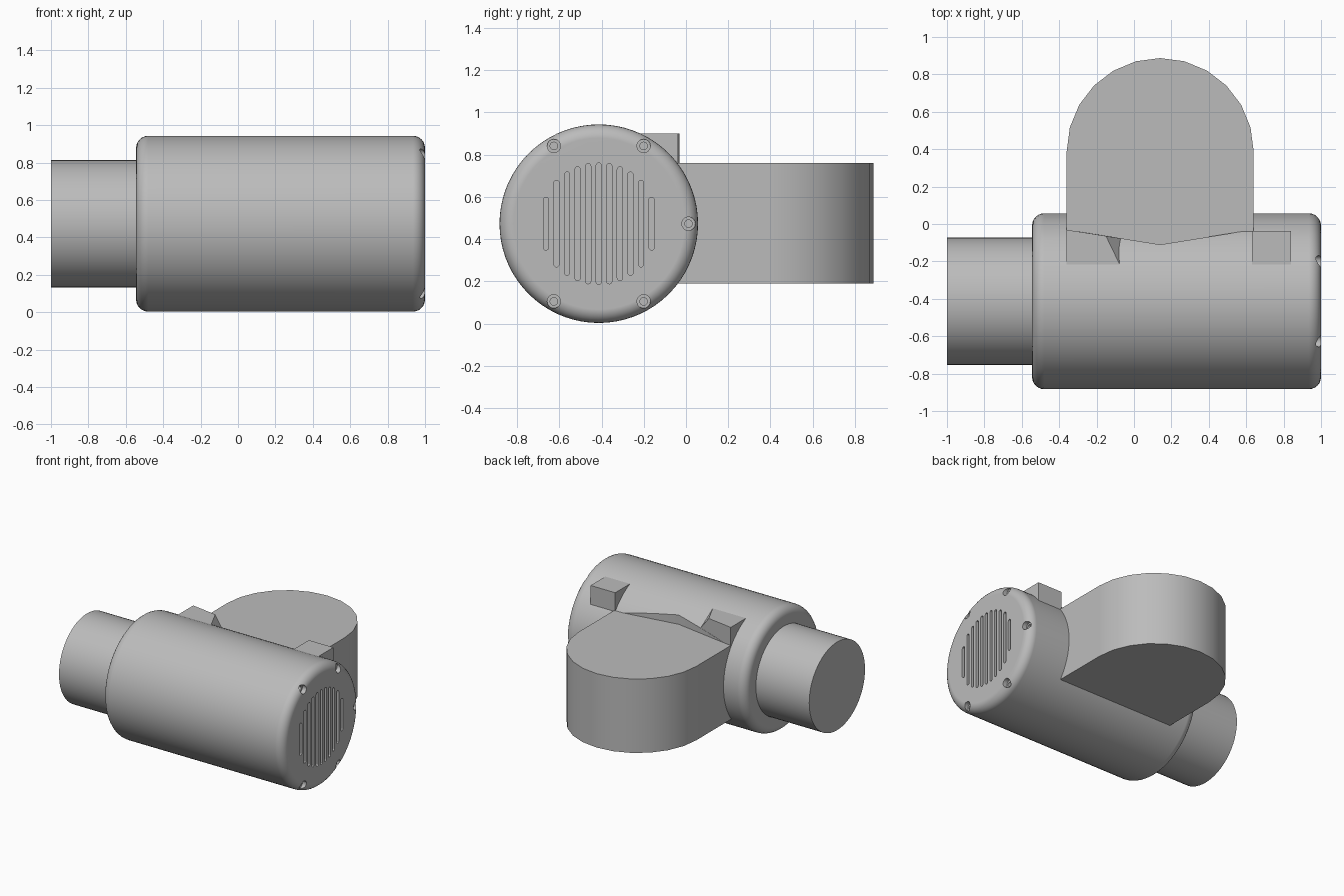
import bpy, bmesh
from math import sin, cos, pi, radians
from mathutils import Vector

if "Cube" in bpy.data.objects:
    bpy.data.objects.remove(bpy.data.objects["Cube"])

grey = bpy.data.materials.new("plain grey")
grey.use_nodes = True
grey.diffuse_color = (0.5, 0.5, 0.5, 1)
grey.node_tree.nodes["Principled BSDF"].inputs["Base Color"].default_value = (0.5, 0.5, 0.5, 1)

CY, CZ, R = -0.413, 0.473, 0.47   # main axis and housing radius
ARM_TOP, ARM_BOTTOM = 0.76, 0.19


def lathe(bm, profile, y, z, steps):
    """Revolve (x, radius) points about an axis parallel to x, closing the ends."""
    verts = [bm.verts.new((x, y, z + r)) for x, r in profile]
    edges = [bm.edges.new(pair) for pair in zip(verts, verts[1:])]
    geom = bmesh.ops.spin(bm, geom=verts + edges, cent=(0, y, z), axis=(1, 0, 0),
                          angle=2 * pi, steps=steps, use_duplicate=False)
    bmesh.ops.remove_doubles(bm, verts=bm.verts[:], dist=0.0001)
    bmesh.ops.holes_fill(bm, edges=[e for e in bm.edges if e.is_boundary], sides=0)


def prism(bm, points, direction):
    face = bm.faces.new([bm.verts.new(p) for p in points])
    out = bmesh.ops.extrude_face_region(bm, geom=[face], use_keep_orig=True)
    moved = [g for g in out["geom"] if isinstance(g, bmesh.types.BMVert)]
    bmesh.ops.translate(bm, verts=moved, vec=Vector(direction))


def finish(name, bm):
    bmesh.ops.recalc_face_normals(bm, faces=bm.faces[:])
    mesh = bpy.data.meshes.new(name)
    bm.to_mesh(mesh)
    bm.free()
    mesh.materials.append(grey)
    obj = bpy.data.objects.new(name, mesh)
    bpy.context.collection.objects.link(obj)
    return obj


def select(obj):
    bpy.ops.object.select_all(action="DESELECT")
    obj.select_set(True)
    bpy.context.view_layer.objects.active = obj


def smooth(obj):
    select(obj)
    bpy.ops.object.shade_smooth_by_angle(angle=radians(30))
    mod = obj.modifiers.new("even shading", "WEIGHTED_NORMAL")
    mod.keep_sharp = True


# Rounded motor housing
fillet = 0.065
turns = [i * pi / 12 for i in range(7)]
profile = [(-0.545 + fillet * (1 - sin(a)), R - fillet * (1 - cos(a))) for a in reversed(turns)]
profile += [(1 - fillet * (1 - sin(a)), R - fillet * (1 - cos(a))) for a in turns]
bm = bmesh.new()
lathe(bm, profile, CY, CZ, 72)
housing = finish("motor_housing", bm)

# Cutters: cooling slots, stepped screw holes and the notch above the arm
bm = bmesh.new()
for k in range(5):
    a = (k - 2) * pi / 3
    lathe(bm, [(1.05, 0.032), (0.965, 0.032), (0.965, 0.018), (0.92, 0.018)],
          CY + 0.425 * cos(a), CZ + 0.425 * sin(a), 16)
half_heights = [0.288, 0.285, 0.27, 0.245, 0.205, 0.125]
w = 0.0125
for k in range(-5, 6):
    y, h = CY + 0.05 * k, half_heights[abs(k)] - w
    arc = [i * pi / 6 for i in range(7)]
    outline = [(0.95, y + w * cos(a), CZ + h + w * sin(a)) for a in arc]
    outline += [(0.95, y - w * cos(a), CZ - h - w * sin(a)) for a in arc]
    prism(bm, outline, (0.1, 0, 0))
notch = [(-0.36, -0.03), (0.14, -0.11), (0.64, -0.03), (0.64, 0.2), (-0.36, 0.2)]
prism(bm, [(x, y, ARM_TOP - 0.01) for x, y in notch], (0, 0, 0.4))
cutter = finish("housing_cutter", bm)
cutter.hide_render = True

select(housing)
cut = housing.modifiers.new("cut", "BOOLEAN")
cut.operation, cut.solver, cut.object = "DIFFERENCE", "EXACT", cutter
bpy.ops.object.modifier_apply(modifier="cut")
bpy.data.objects.remove(cutter)
smooth(housing)

# Outlet neck
bm = bmesh.new()
lathe(bm, [(-1, 0.34), (-0.5, 0.34)], CY, CZ, 64)
smooth(finish("outlet_neck", bm))

# Flat arm with a half-round end
outline = [(0.64, -0.16), *[(0.14 + 0.5 * cos(i * pi / 12), 0.387 + 0.5 * sin(i * pi / 12))
                            for i in range(13)], (-0.36, -0.16)]
bm = bmesh.new()
prism(bm, [(x, y, ARM_BOTTOM) for x, y in outline], (0, 0, ARM_TOP - ARM_BOTTOM))
smooth(finish("side_arm", bm))

# Square lug beside the arm
bm = bmesh.new()
prism(bm, [(0.63, -0.25, 0.7), (0.84, -0.25, 0.7), (0.84, -0.037, 0.7), (0.63, -0.037, 0.7)],
      (0, 0, 0.2))
finish("square_lug", bm)

# Wedge lug with a sloping inner face
top = [(-0.36, -0.23), (-0.07, -0.23), (-0.15, -0.064), (-0.36, -0.031)]
base = [(-0.36, -0.23), (-0.07, -0.23), (-0.07, -0.077), (-0.36, -0.031)]
bm = bmesh.new()
for x, y, z in [(*p, 0.9) for p in top] + [(*p, 0.7) for p in base] + [(-0.07, -0.077, 0.8)]:
    bm.verts.new((x, y, z))
bmesh.ops.convex_hull(bm, input=bm.verts[:])
finish("wedge_lug", bm)
